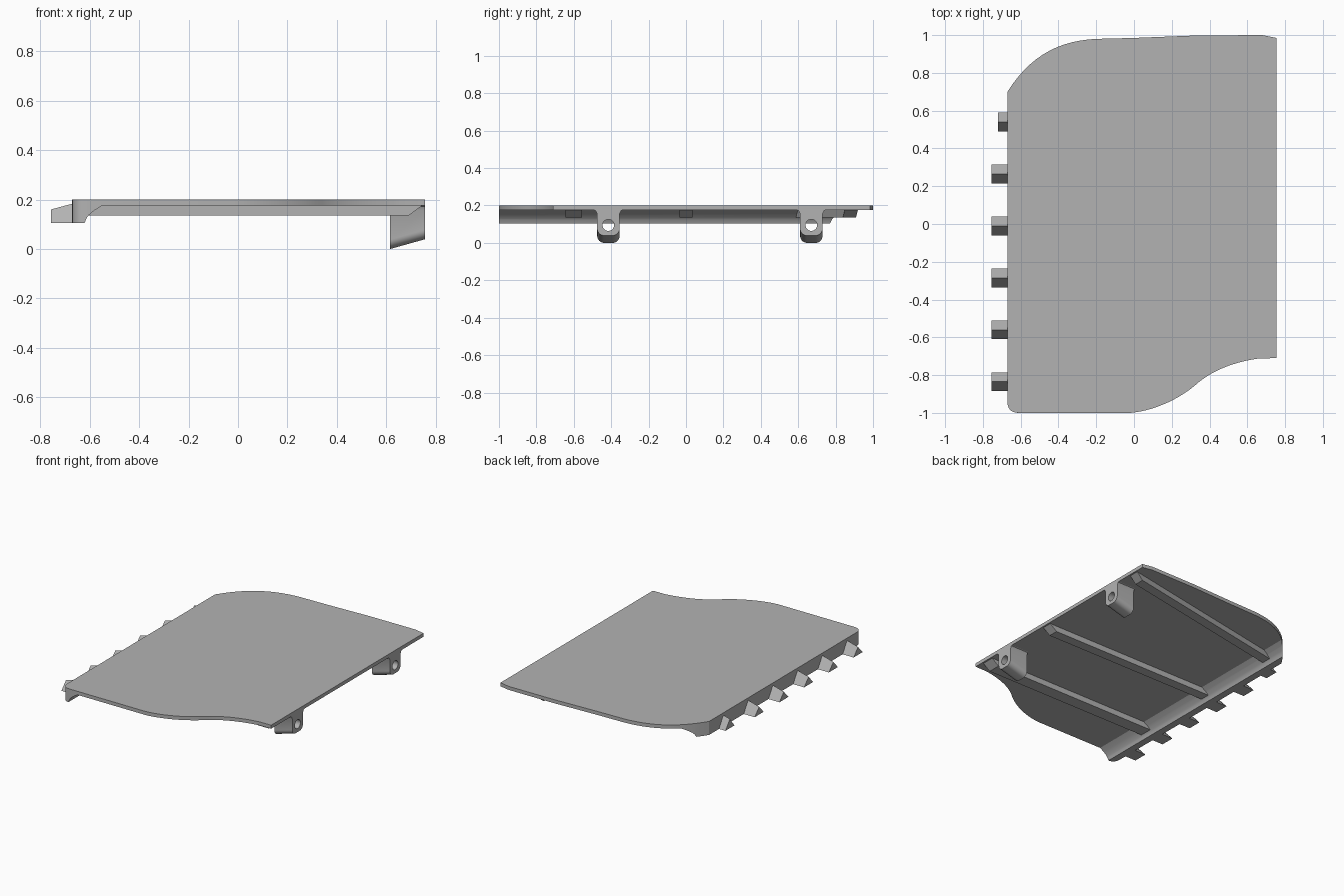
import bpy, bmesh, math
from mathutils import Vector
from mathutils.geometry import interpolate_bezier

cube = bpy.data.objects.get("Cube")
if cube:
    bpy.data.objects.remove(cube, do_unlink=True)

gray = bpy.data.materials.new("panel_gray")
gray.use_nodes = True
gray.diffuse_color = (0.45, 0.45, 0.45, 1)
gray.node_tree.nodes["Principled BSDF"].inputs["Base Color"].default_value = gray.diffuse_color


def prism(name, points, offset):
    """Extrude a closed polygon of 3D points along an offset."""
    bm = bmesh.new()
    face = bm.faces.new([bm.verts.new(p) for p in points])
    extruded = bmesh.ops.extrude_face_region(bm, geom=[face])["geom"]
    moved = [g for g in extruded if isinstance(g, bmesh.types.BMVert)]
    bmesh.ops.translate(bm, verts=moved, vec=Vector(offset))
    bmesh.ops.recalc_face_normals(bm, faces=bm.faces)
    mesh = bpy.data.meshes.new(name)
    bm.to_mesh(mesh)
    bm.free()
    mesh.materials.append(gray)
    obj = bpy.data.objects.new(name, mesh)
    bpy.context.collection.objects.link(obj)
    return obj


def activate(obj):
    bpy.ops.object.select_all(action='DESELECT')
    obj.select_set(True)
    bpy.context.view_layer.objects.active = obj


def cut(obj, cutter, operation):
    """Apply a boolean and discard the cutter."""
    activate(obj)
    mod = obj.modifiers.new("cut", 'BOOLEAN')
    mod.object, mod.operation, mod.solver = cutter, operation, 'EXACT'
    bpy.ops.object.modifier_apply(modifier=mod.name)
    bpy.data.objects.remove(cutter, do_unlink=True)


def smooth(obj):
    activate(obj)
    bpy.ops.object.shade_smooth_by_angle(angle=math.radians(30))


def bezier(a, b, c, d, steps=14):
    pts = [Vector((x, y, 0)) for x, y in (a, b, c, d)]
    return [(p.x, p.y) for p in interpolate_bezier(*pts, steps)]


# Panel outline, clockwise from the left rear corner
outline = bezier((-.67, .70), (-.55, .89), (-.40, .97), (-.2, .98))
outline += [(0, .985), (.33, .998), (.68, 1), (.755, .985), (.755, -.71)]
outline += bezier((.66, -.712), (.5, -.735), (.4, -.79), (.34, -.84))
outline += bezier((.34, -.84), (.24, -.93), (.1, -.99), (-.02, -1))[1:]
outline += bezier((-.61, -1), (-.65, -1), (-.67, -.98), (-.67, -.94), 7)

# Panel with its thick, filleted edge lip, trimmed to the outline
section = [(-.8, .2), (-.8, .105), (-.62, .105), (-.612, .125),
           (-.602, .138), (-.58, .156), (-.55, .175), (.9, .175), (.9, .2)]
panel = prism("panel", [(x, -1.2, z) for x, z in section], (0, 2.4, 0))
trim = prism("trim", [(x, y, -.2) for x, y in outline], (0, 0, .7))
cut(panel, trim, 'INTERSECT')
smooth(panel)


# Underside ribs with chamfered outer ends
def rib(name, outer_y, inner_y, width):
    side = [(.75, .18), (.69, .135), (-.62, .135), (-.62, .18)]
    pts = []
    for x, z in side:
        t = (x + .62) / 1.37
        pts.append((x, inner_y + t * (outer_y - inner_y) - width / 2, z))
    return prism(name, pts, (0, width, 0))


rib("front_rib", -.60, -.60, .09)
rib("middle_rib", 0, 0, .07)
rib("rear_rib", .885, .62, .07)

# Wedge teeth along the lip
for i in range(6):
    y = .54 - i * .275
    tip = -.72 if i == 0 else -.755
    tooth = prism(f"tooth_{i + 1}", [(tip, y - .05, .105), (tip, y + .05, .105),
                                     (tip, y, .16)], (-.66 - tip, 0, 0))
    for v in tooth.data.vertices:
        if v.co.z > .11:
            v.co.z = .16 + (v.co.x + .755) * .27


# Hinge lugs: rounded foot, sloped bottom, flared root, bored hole
def lug(name, y):
    half = [(.085, .18), (.068, .172), (.06, .155)]
    for k in range(9):
        a = k * math.pi / 16
        half.append((.022 + .038 * math.cos(a), .038 - .038 * math.sin(a)))
    loop = half + [(-u, z) for u, z in reversed(half)]
    obj = prism(name, [(.615, y + u, z) for u, z in loop], (.14, 0, 0))
    for v in obj.data.vertices:
        if v.co.z < .06:
            v.co.z += (v.co.x - .615) * .28
    ring = [(.5, y + .031 * math.cos(k * math.pi / 12),
             .095 + .031 * math.sin(k * math.pi / 12)) for k in range(24)]
    cut(obj, prism("bore", ring, (.4, 0, 0)), 'DIFFERENCE')
    smooth(obj)


lug("front_lug", -.415)
lug("rear_lug", .67)
